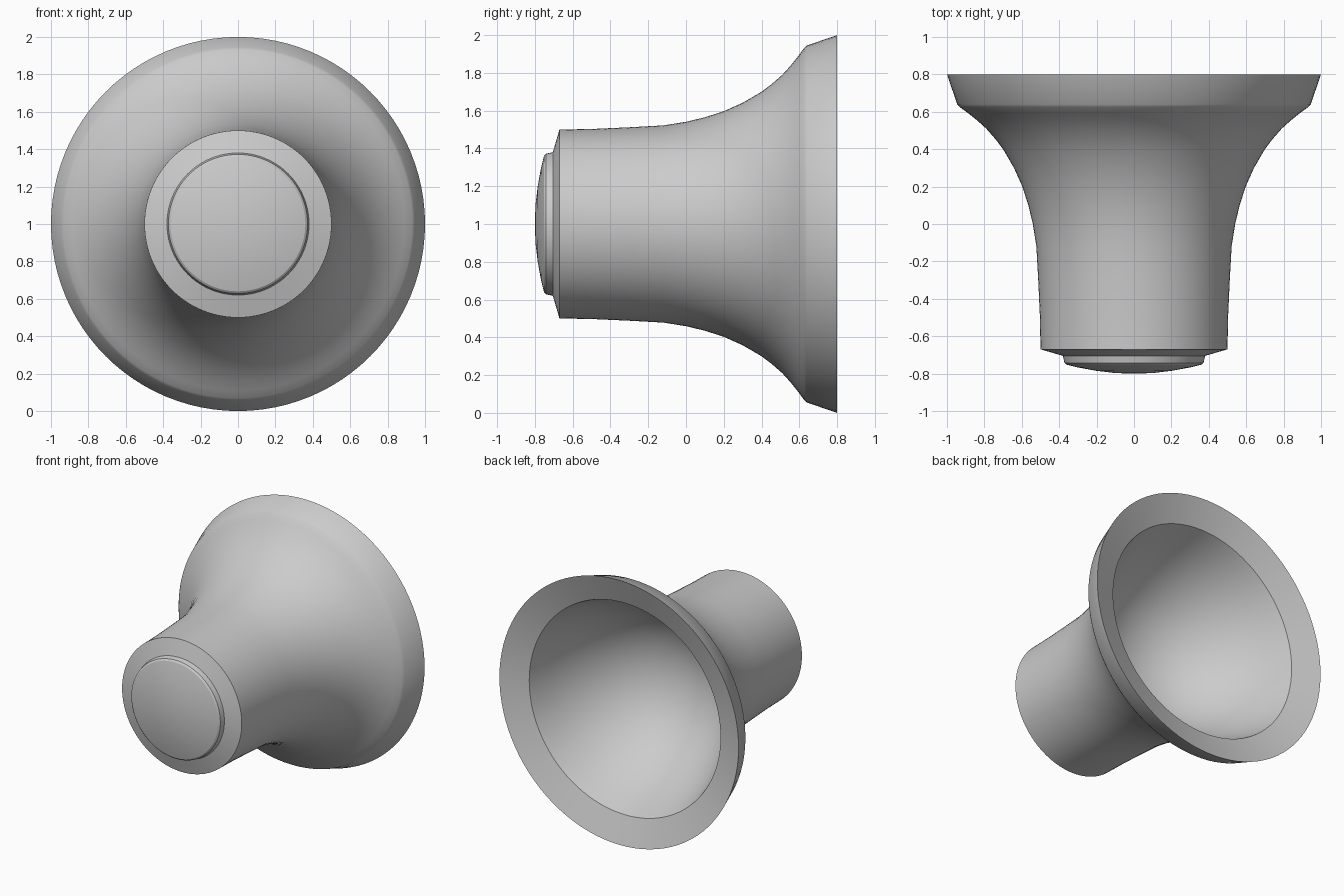
import bpy, bmesh, math

if "Cube" in bpy.data.objects:
    bpy.data.objects.remove(bpy.data.objects["Cube"])

SEGMENTS = 96


def lathe(name, profile, height):
    """Spin (radius, y) points around a y-parallel axis at the given height."""
    bm = bmesh.new()
    rings = []
    for r, y in profile:
        if r == 0:
            rings.append([bm.verts.new((0, y, height))] * SEGMENTS)
        else:
            rings.append([bm.verts.new((r * math.cos(a), y, height + r * math.sin(a)))
                          for a in (2 * math.pi * i / SEGMENTS for i in range(SEGMENTS))])
    for a, b in zip(rings, rings[1:]):
        for i in range(SEGMENTS):
            j = (i + 1) % SEGMENTS
            bm.faces.new(dict.fromkeys((a[i], a[j], b[j], b[i])))
    bmesh.ops.recalc_face_normals(bm, faces=bm.faces)
    mesh = bpy.data.meshes.new(name)
    bm.to_mesh(mesh)
    bm.free()
    obj = bpy.data.objects.new(name, mesh)
    bpy.context.collection.objects.link(obj)
    bpy.ops.object.select_all(action='DESELECT')
    obj.select_set(True)
    bpy.context.view_layer.objects.active = obj
    bpy.ops.object.shade_smooth_by_angle(angle=math.radians(25))
    return obj


# Domed button and stepped shoulder at the front
front_end = [(0, -0.80), (0.10, -0.797), (0.20, -0.785), (0.30, -0.767),
             (0.36, -0.752), (0.372, -0.742), (0.38, -0.705), (0.50, -0.67)]

# Neck flaring out to the bell
flare = [(0.503, -0.50), (0.512, -0.30), (0.522, -0.12), (0.541, 0.0),
         (0.565, 0.10), (0.597, 0.20), (0.642, 0.30), (0.70, 0.40),
         (0.742, 0.455), (0.79, 0.51), (0.84, 0.555), (0.89, 0.595)]

# Raised rim with a sharp back edge
rim = [(0.932, 0.625), (0.945, 0.64), (1.0, 0.80)]

# Chamfered mouth and hollow bowl inside
bowl = [(0.90, 0.765), (0.80, 0.73), (0.775, 0.66), (0.735, 0.55),
        (0.68, 0.43), (0.61, 0.31), (0.52, 0.19), (0.41, 0.085),
        (0.28, 0.01), (0.14, -0.035), (0, -0.05)]

lathe("bell_knob", front_end + flare + rim + bowl, 1.0)
